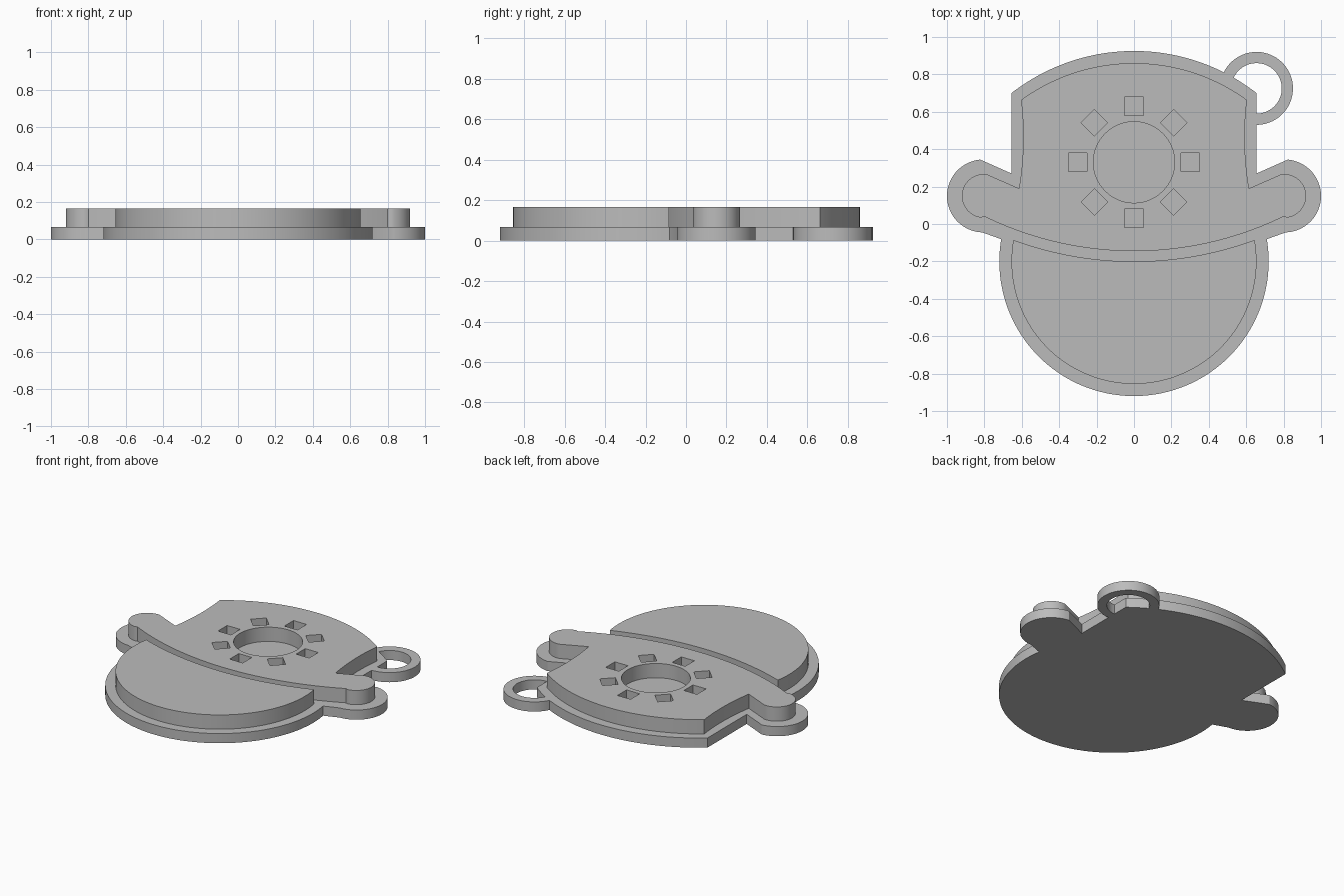
import bpy, bmesh
from math import sin, cos, radians, sqrt

cube = bpy.data.objects.get("Cube")
if cube:
    bpy.data.objects.remove(cube, do_unlink=True)

BASE_TOP, RELIEF_TOP = 0.067, 0.166

grey = bpy.data.materials.new("plain grey")
grey.use_nodes = True
COLOUR = (0.5, 0.5, 0.5, 1)
grey.diffuse_color = COLOUR
grey.node_tree.nodes["Principled BSDF"].inputs["Base Color"].default_value = COLOUR


def arc(cx, cy, r, a0, a1, n=32):
    """Points along a circle, angles in degrees."""
    angles = [radians(a0 + (a1 - a0) * i / n) for i in range(n + 1)]
    return [(cx + r * cos(a), cy + r * sin(a)) for a in angles]


def bow(y0, x1, y1, start=0.0, end=None, n=24):
    """Arc centred on the middle line, through (0, y0) and (x1, y1)."""
    k = y1 - y0
    r = -(x1 * x1 + k * k) / (2 * k)
    end = x1 if end is None else end
    xs = [start + (end - start) * i / n for i in range(n + 1)]
    return [(x, y0 - r + r * sqrt(1 - (x / r) ** 2)) for x in xs]


def bezier(a, b, c, n=12):
    pts = []
    for i in range(n + 1):
        t = i / n
        pts.append(tuple((1 - t) ** 2 * p + 2 * t * (1 - t) * q + t * t * s
                         for p, q, s in zip(a, b, c)))
    return pts


def mirrored(half):
    return [(-x, y) for x, y in reversed(half)]


def plate(name, loops, z0, z1):
    """Extrude a flat outline, with further loops cut as holes."""
    bm = bmesh.new()
    for loop in loops:
        pts = []
        for p in loop:
            if not pts or abs(p[0] - pts[-1][0]) + abs(p[1] - pts[-1][1]) > 1e-4:
                pts.append(p)
        if abs(pts[0][0] - pts[-1][0]) + abs(pts[0][1] - pts[-1][1]) < 1e-4:
            pts.pop()
        vs = [bm.verts.new((x, y, z0)) for x, y in pts]
        for a, b in zip(vs, vs[1:] + vs[:1]):
            bm.edges.new((a, b))
    bmesh.ops.triangle_fill(bm, edges=bm.edges[:], use_beauty=True)
    new = bmesh.ops.extrude_face_region(bm, geom=bm.faces[:])["geom"]
    top = [v for v in new if isinstance(v, bmesh.types.BMVert)]
    bmesh.ops.translate(bm, verts=top, vec=(0, 0, z1 - z0))
    bmesh.ops.recalc_face_normals(bm, faces=bm.faces[:])
    mesh = bpy.data.meshes.new(name)
    bm.to_mesh(mesh)
    bm.free()
    mesh.materials.append(grey)
    obj = bpy.data.objects.new(name, mesh)
    bpy.context.collection.objects.link(obj)
    bpy.ops.object.select_all(action='DESELECT')
    obj.select_set(True)
    bpy.context.view_layer.objects.active = obj
    bpy.ops.object.shade_smooth_by_angle(angle=radians(30))
    return obj


# Base plate: hat dome, brim lobes and round face, with a hanging ring
corner = (0.655, 0.70)
lower_half = ([(0.655, 0.27)] + arc(0.805, 0.15, 0.195, 85, -88)
              + arc(0, -0.2, 0.72, 9.5, -90, 40))
left_half = mirrored(bow(0.925, *corner) + lower_half)
ring_outer = arc(0.655, 0.725, 0.195, 154, -90, 48)
ring_inner = arc(0.655, 0.725, 0.135, -90, 155, 48)
right_half = bow(0.925, *corner, end=ring_outer[0][0]) + ring_outer + lower_half
ring_hole = ring_inner + bow(0.925, *corner, start=ring_inner[-1][0], n=6)
plate("base_plate", [right_half + left_half, ring_hole], 0, BASE_TOP)

# Raised hat with a round badge recess and eight square recesses
hat_half = (bow(0.86, 0.604, 0.663)
            + bezier((0.604, 0.663), (0.575, 0.43), (0.615, 0.19))
            + arc(0.803, 0.15, 0.117, 98, -82, 24)
            + bow(-0.145, 0.8, 0.04)[::-1])
badge = (0, 0.33)
recesses = [arc(*badge, 0.217, 0, 360, 64)]
for i in range(8):
    x, y = arc(*badge, 0.30, 0, 360, 8)[i]
    recesses.append(arc(x, y, 0.0707, 45 * i + 45, 45 * i + 405, 4))
plate("hat", [hat_half + mirrored(hat_half)] + recesses, BASE_TOP, RELIEF_TOP)

# Raised face below the brim
rim = arc(0, -0.2, 0.655, 10.1, -90, 40)
face_half = bow(-0.2, *rim[0]) + rim
plate("face", [face_half + mirrored(face_half)], BASE_TOP, RELIEF_TOP)
